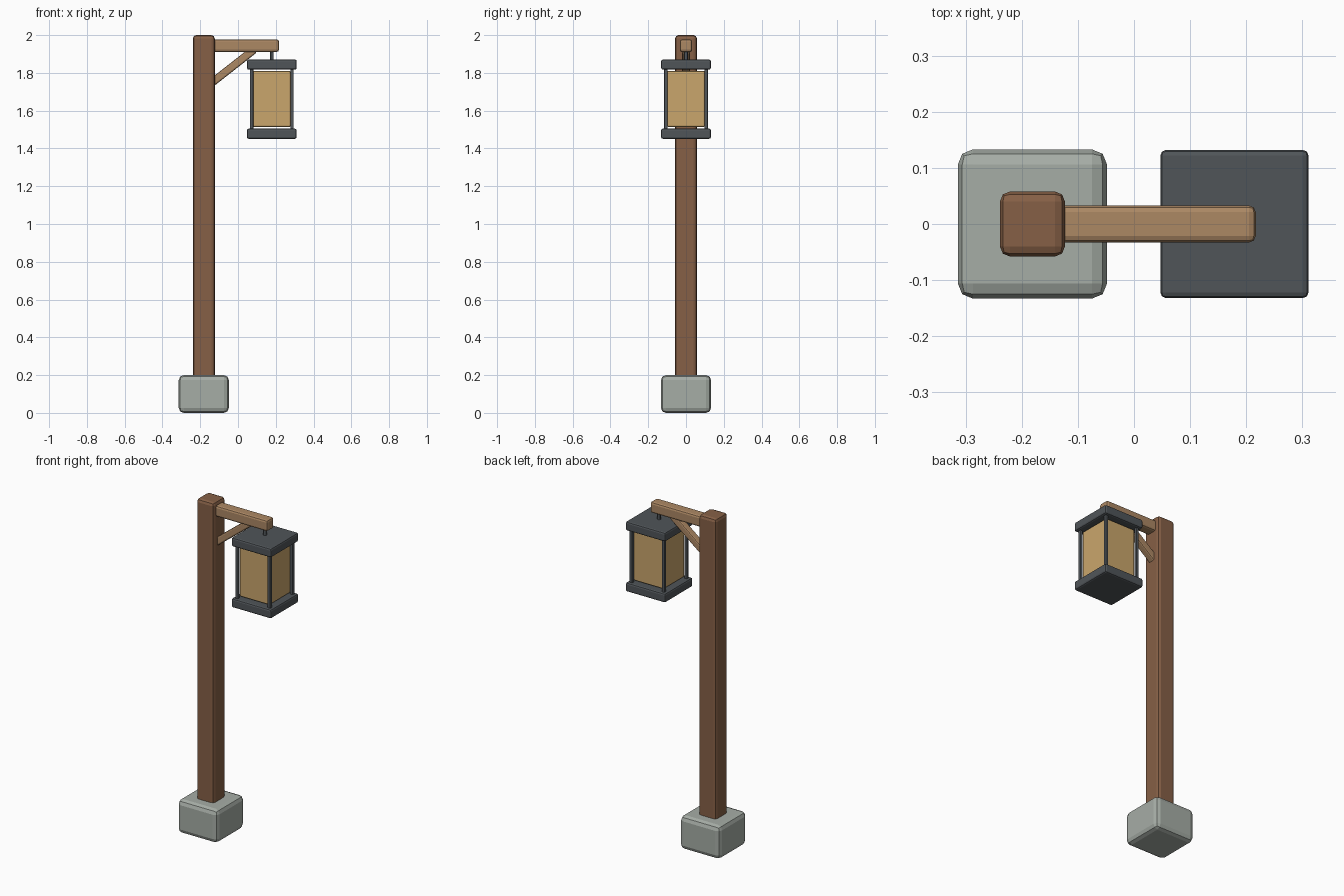
import bpy
import math

cube = bpy.data.objects.get("Cube")
if cube:
    bpy.data.objects.remove(cube, do_unlink=True)


def srgb(r, g, b):
    """Turn 0-255 display values into a linear colour."""
    lin = [c / 12.92 if c <= 0.04045 else ((c + 0.055) / 1.055) ** 2.4
           for c in (r / 255, g / 255, b / 255)]
    return (*lin, 1.0)


def material(name, colour):
    mat = bpy.data.materials.new(name)
    mat.use_nodes = True
    mat.diffuse_color = colour
    mat.node_tree.nodes["Principled BSDF"].inputs["Base Color"].default_value = colour
    return mat


dark_wood = material("dark wood", srgb(134, 96, 70))
light_wood = material("light wood", srgb(172, 136, 100))
stone = material("stone", srgb(166, 173, 166))
iron = material("dark iron", srgb(80, 85, 89))
glass = material("amber glass", srgb(202, 166, 108))


def box(name, centre, size, mat, bevel=0.0, tilt=0.0):
    """Box with softened edges, optionally tilted about y."""
    bpy.ops.mesh.primitive_cube_add(size=1, location=centre)
    obj = bpy.context.object
    obj.name = name
    obj.scale = size
    bpy.ops.object.transform_apply(location=False, rotation=False, scale=True)
    obj.rotation_euler.y = tilt
    obj.data.materials.append(mat)
    if bevel:
        mod = obj.modifiers.new("Soft edges", "BEVEL")
        mod.width = bevel
        mod.segments = 2
    return obj


POST_X = -0.181
LAMP_X = 0.179

# Stone footing and upright post
box("footing", (POST_X, 0, 0.1), (0.266, 0.266, 0.2), stone, 0.027)
box("post", (POST_X, 0, 1.01), (0.116, 0.116, 1.98), dark_wood, 0.018)

# Cross arm, running into the post
box("arm", (0.02, 0, 1.944), (0.394, 0.066, 0.066), light_wood, 0.012)

# Diagonal brace between post and arm
start, end = (-0.15, 1.739), (0.085, 1.923)
dx, dz = end[0] - start[0], end[1] - start[1]
box("brace", ((start[0] + end[0]) / 2, 0, (start[1] + end[1]) / 2),
    (math.hypot(dx, dz), 0.042, 0.042), light_wood, 0.008, -math.atan2(dz, dx))

# Hanger between arm and lantern
bpy.ops.mesh.primitive_cylinder_add(vertices=12, radius=0.01, depth=0.07,
                                    location=(LAMP_X, 0, 1.89))
hanger = bpy.context.object
hanger.name = "hanger"
hanger.data.materials.append(iron)
bpy.ops.object.shade_smooth_by_angle()

# Lantern caps and glass
box("lantern_top", (LAMP_X, 0, 1.844), (0.264, 0.264, 0.054), iron, 0.01)
box("lantern_bottom", (LAMP_X, 0, 1.478), (0.264, 0.264, 0.054), iron, 0.01)
box("lantern_glass", (LAMP_X, 0, 1.662), (0.2, 0.2, 0.298), glass, 0.008)

# Corner bars of the lantern
for side, sx in (("left", 1), ("right", -1)):
    for end_name, sy in (("front", -1), ("back", 1)):
        box(f"lantern_bar_{end_name}_{side}",
            (LAMP_X + sx * 0.107, sy * 0.107, 1.661), (0.018, 0.018, 0.33), iron, 0.003)
